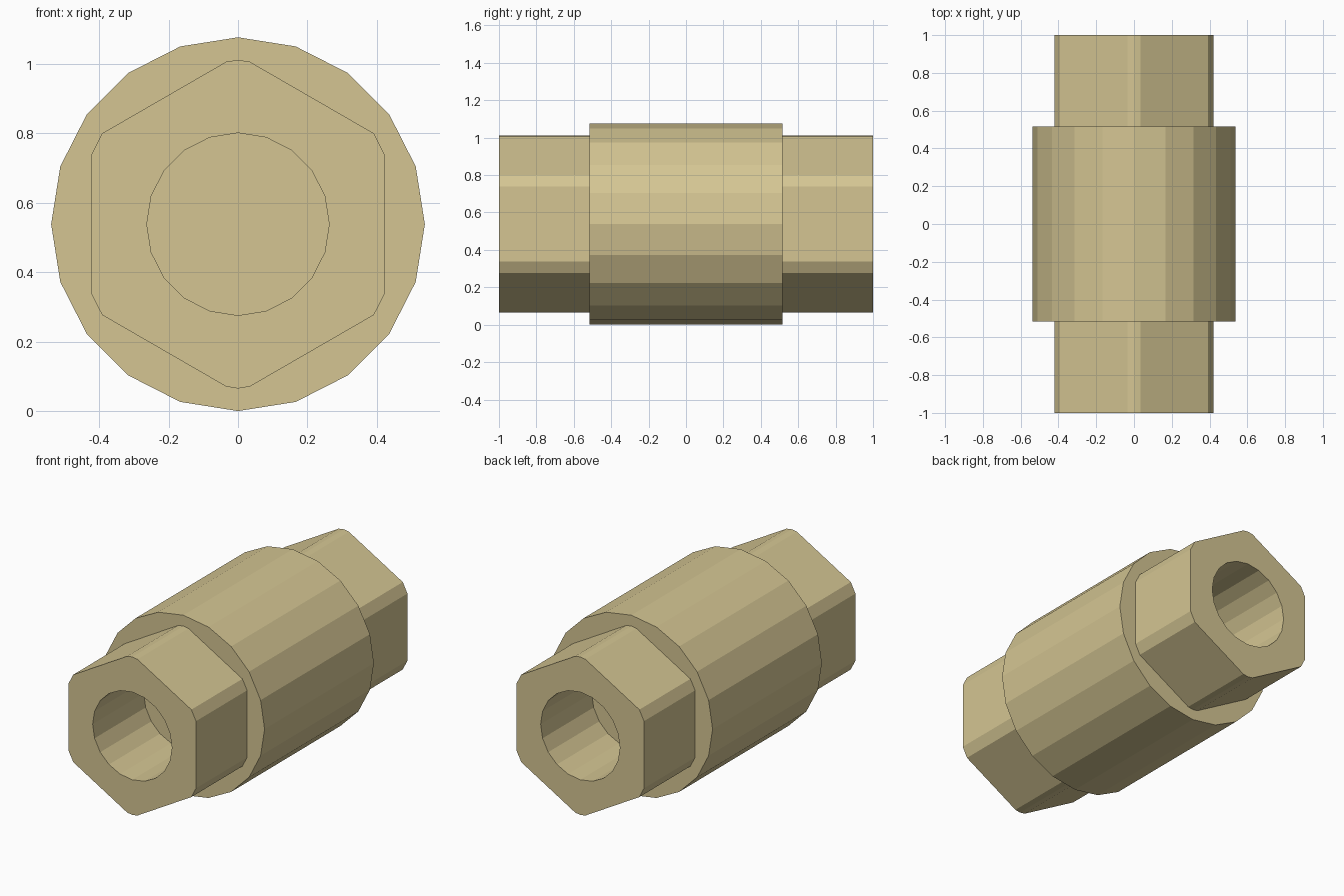
import bpy, bmesh, math
from mathutils import Matrix, Vector

default = bpy.data.objects.get("Cube")
if default:
    bpy.data.objects.remove(default, do_unlink=True)

SIDES = 20
CENTRE_Z = 0.538
BODY_RADIUS, BODY_HALF = 0.538, 0.517
CORNER_RADIUS, FLAT_RADIUS = 0.473, 0.422
BORE_RADIUS = 0.2626

brass = bpy.data.materials.new("pale brass")
brass.use_nodes = True
colour = (0.66, 0.56, 0.29, 1)
brass.diffuse_color = colour
brass.node_tree.nodes["Principled BSDF"].inputs["Base Color"].default_value = colour

# Sketches are drawn in XY and then stood up facing along Y
STAND = Matrix.Rotation(math.radians(90), 4, "X")


def finish(name, bm):
    bmesh.ops.transform(bm, matrix=STAND, verts=bm.verts)
    bmesh.ops.recalc_face_normals(bm, faces=bm.faces)
    mesh = bpy.data.meshes.new(name)
    bm.to_mesh(mesh)
    bm.free()
    mesh.materials.append(brass)
    obj = bpy.data.objects.new(name, mesh)
    obj.location.z = CENTRE_Z
    bpy.context.collection.objects.link(obj)
    return obj


# Solid central barrel
bm = bmesh.new()
bmesh.ops.create_cone(bm, cap_ends=True, segments=SIDES, radius1=BODY_RADIUS,
                      radius2=BODY_RADIUS, depth=2 * BODY_HALF)
finish("barrel", bm)


# Hexagonal collar with rounded-off corners and a bore down to the barrel
def collar(name, side):
    bm = bmesh.new()
    bmesh.ops.create_circle(bm, cap_ends=True, segments=SIDES, radius=CORNER_RADIUS)
    for i in range(6):
        a = math.radians(60 * i)
        normal = Vector((math.cos(a), math.sin(a), 0))
        bmesh.ops.bisect_plane(bm, geom=bm.verts[:] + bm.edges[:] + bm.faces[:],
                               plane_co=normal * FLAT_RADIUS, plane_no=normal,
                               clear_outer=True)
    bmesh.ops.delete(bm, geom=bm.faces[:], context="FACES_ONLY")
    bmesh.ops.create_circle(bm, cap_ends=False, segments=SIDES, radius=BORE_RADIUS)
    outline = bm.edges[:]
    bmesh.ops.triangle_fill(bm, edges=outline, use_beauty=True)
    bmesh.ops.translate(bm, vec=(0, 0, side), verts=bm.verts)
    rim = [e for e in bm.edges if e.is_boundary]
    walls = bmesh.ops.extrude_edge_only(bm, edges=rim)["geom"]
    inner = [v for v in walls if isinstance(v, bmesh.types.BMVert)]
    bmesh.ops.translate(bm, vec=(0, 0, side * (BODY_HALF - 1)), verts=inner)
    finish(name, bm)


collar("front_hex_collar", 1)
collar("back_hex_collar", -1)
